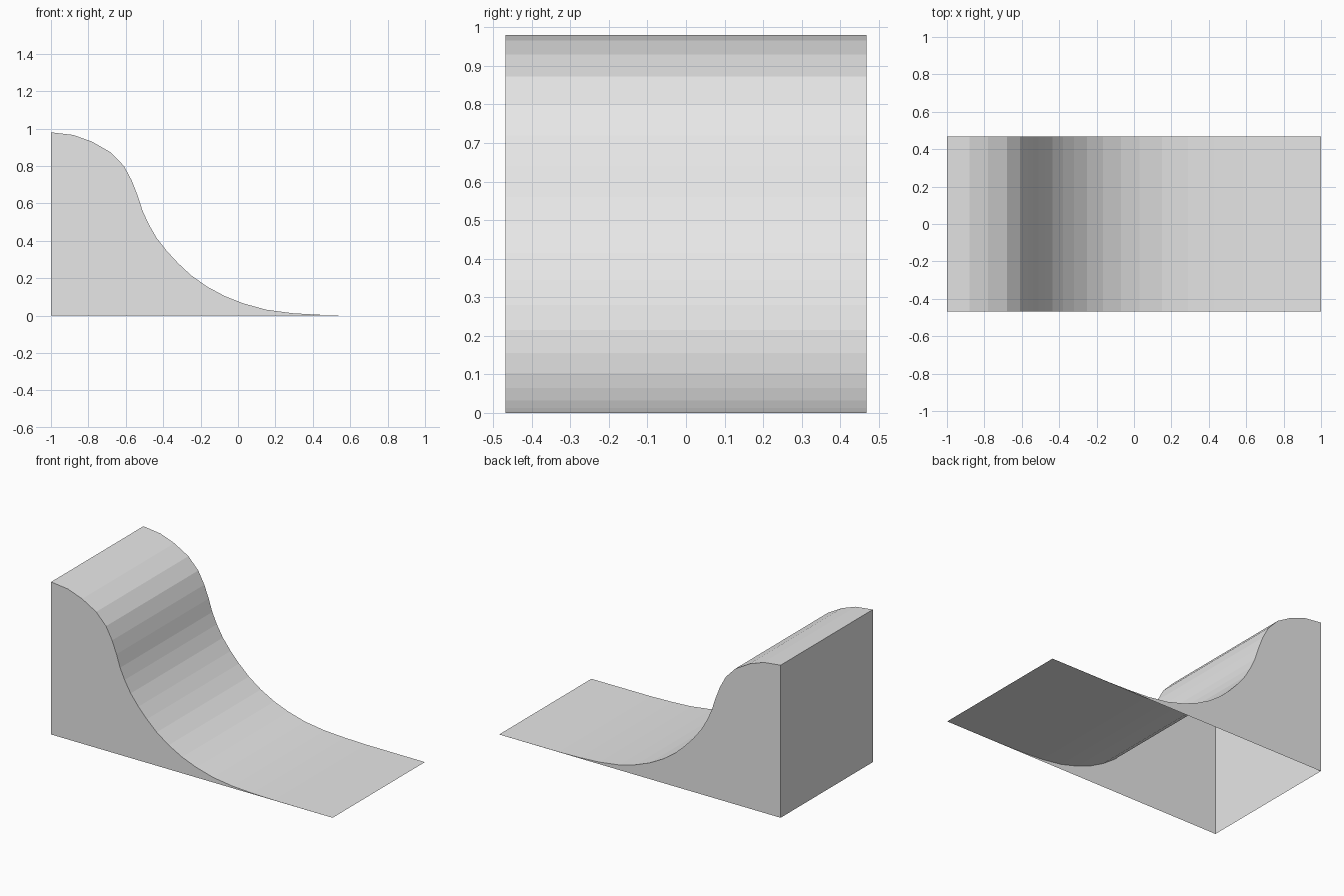
import bpy, bmesh

if "Cube" in bpy.data.objects:
    bpy.data.objects.remove(bpy.data.objects["Cube"])

HALF_WIDTH = 0.468

# Ramp curve from the crest down to the thin run-out lip (x, z)
PROFILE = [
    (-1.0, 0.98), (-0.88, 0.966), (-0.78, 0.93), (-0.68, 0.873),
    (-0.61, 0.80), (-0.567, 0.72), (-0.536, 0.64), (-0.51, 0.56),
    (-0.478, 0.49), (-0.435, 0.415), (-0.38, 0.345), (-0.32, 0.28),
    (-0.25, 0.215), (-0.165, 0.155), (-0.07, 0.104), (0.03, 0.065),
    (0.15, 0.032), (0.29, 0.013), (0.43, 0.005), (0.58, 0.001), (1.0, 0.0),
]

grey = bpy.data.materials.new("plain_grey")
grey.diffuse_color = (0.8, 0.8, 0.8, 1)
grey.use_nodes = True
grey.node_tree.nodes["Principled BSDF"].inputs["Base Color"].default_value = grey.diffuse_color

bm = bmesh.new()
front = [bm.verts.new((x, -HALF_WIDTH, z)) for x, z in PROFILE]
back = [bm.verts.new((x, HALF_WIDTH, z)) for x, z in PROFILE]
front_foot = bm.verts.new((-1, -HALF_WIDTH, 0))
back_foot = bm.verts.new((-1, HALF_WIDTH, 0))

# Sliding surface
for i in range(len(PROFILE) - 1):
    bm.faces.new((front[i], front[i + 1], back[i + 1], back[i]))

# Side walls and tall end wall; the underside stays open
bm.faces.new([front_foot] + front[::-1])
bm.faces.new([back_foot] + back)
bm.faces.new((front_foot, front[0], back[0], back_foot))
bmesh.ops.recalc_face_normals(bm, faces=bm.faces[:])

# Make sure the sliding surface faces upward
bm.normal_update()
if sum(f.normal.z * f.calc_area() for f in bm.faces) < 0:
    bmesh.ops.reverse_faces(bm, faces=bm.faces[:])

mesh = bpy.data.meshes.new("curved_ramp")
bm.to_mesh(mesh)
bm.free()
mesh.materials.append(grey)
ramp = bpy.data.objects.new("curved_ramp", mesh)
bpy.context.collection.objects.link(ramp)
